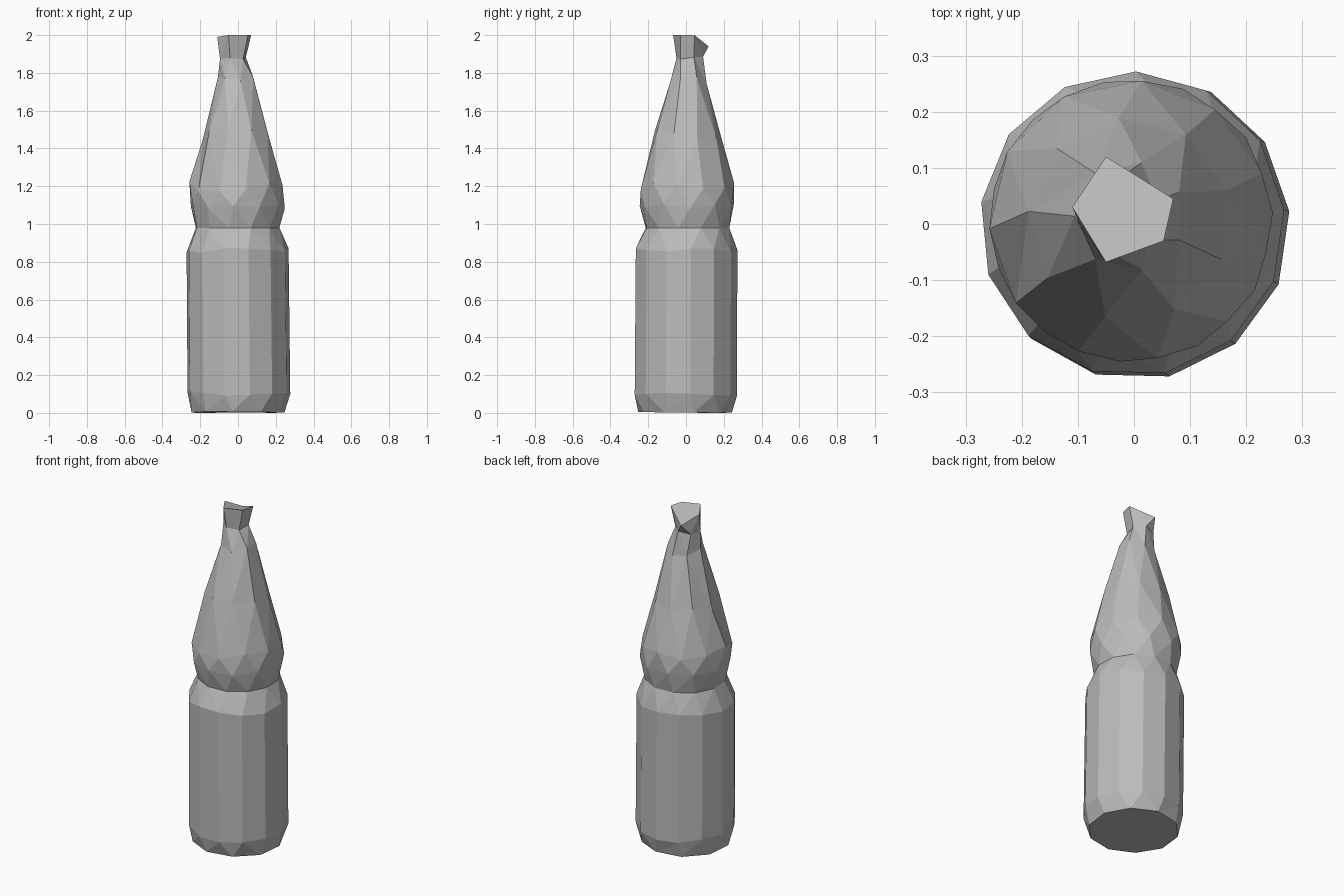
import bpy, bmesh, math, random
from mathutils import Vector

random.seed(4)
if "Cube" in bpy.data.objects:
    bpy.data.objects.remove(bpy.data.objects["Cube"], do_unlink=True)

# One grey material
grey = bpy.data.materials.new("grey")
grey.use_nodes = True
colour = (0.5, 0.5, 0.5, 1)
grey.diffuse_color = colour
grey.node_tree.nodes["Principled BSDF"].inputs["Base Color"].default_value = colour

bm = bmesh.new()


def ring(sides, radius, z, cx=0.0, cy=0.0, turn=0.0, wobble=0.0):
    """Ring of (angle, vertex) pairs; turn is a fraction of one side."""
    out = []
    for i in range(sides):
        a = (i + turn) * math.tau / sides
        lift = random.uniform(-wobble, wobble)
        out.append((a, bm.verts.new((cx + radius * math.cos(a),
                                     cy + radius * math.sin(a), z + lift))))
    return out


def bridge(low, high):
    """Zip two rings of any side counts with triangles, in order of angle."""
    n, m = len(low), len(high)
    i = j = 0
    while i < n or j < m:
        next_low = low[(i + 1) % n][0] + math.tau * ((i + 1) // n)
        next_high = high[(j + 1) % m][0] + math.tau * ((j + 1) // m)
        a, b = low[i % n][1], high[j % m][1]
        if j >= m or (i < n and next_low <= next_high):
            bm.faces.new((a, low[(i + 1) % n][1], b))
            i += 1
        else:
            bm.faces.new((a, high[(j + 1) % m][1], b))
            j += 1


# Rounded foot, straight body, pinched waist, shoulder and tapering neck
rings = [
    ring(10, 0.25, 0.006, 0, -0.005, 0.3, 0.004),
    ring(13, 0.274, 0.10, 0.004, -0.004, 0.2, 0.012),
    ring(13, 0.272, 0.86, -0.003, 0, 0.2, 0.015),
    ring(12, 0.226, 0.98, -0.002, 0.008, 0.6),
    ring(11, 0.252, 1.10, -0.004, 0.006, 0.1, 0.02),
    ring(11, 0.25, 1.20, -0.008, 0.006, 0.6, 0.03),
    ring(9, 0.18, 1.47, -0.008, 0.01, 0.4, 0.03),
    ring(7, 0.098, 1.76, -0.008, 0.014, 0.5, 0.02),
    ring(6, 0.072, 1.88, -0.027, 0.02, 0.3, 0.01),
]

# Crooked five-sided mouth
centre = Vector((-0.02, 0.02, 0))
mouth = []
for p in ((0.07, 0.045, 2), (-0.05, 0.12, 1.94), (-0.11, 0.03, 1.99),
          (-0.05, -0.068, 2), (0.053, -0.03, 2)):
    d = Vector(p) - centre
    mouth.append((math.atan2(d.y, d.x) % math.tau, bm.verts.new(p)))
rings.append(mouth)

for low, high in zip(rings, rings[1:]):
    bridge(low, high)

# Closed base and sloping top
bm.faces.new([v for _, v in reversed(rings[0])])
bm.faces.new([v for _, v in mouth])
bmesh.ops.recalc_face_normals(bm, faces=bm.faces[:])

# Stand the bottle on the ground
lowest = min(v.co.z for v in bm.verts)
for _, v in rings[0]:
    v.co.z -= lowest

mesh = bpy.data.meshes.new("bottle")
bm.to_mesh(mesh)
bm.free()
mesh.materials.append(grey)
bottle = bpy.data.objects.new("bottle", mesh)
bpy.context.collection.objects.link(bottle)
